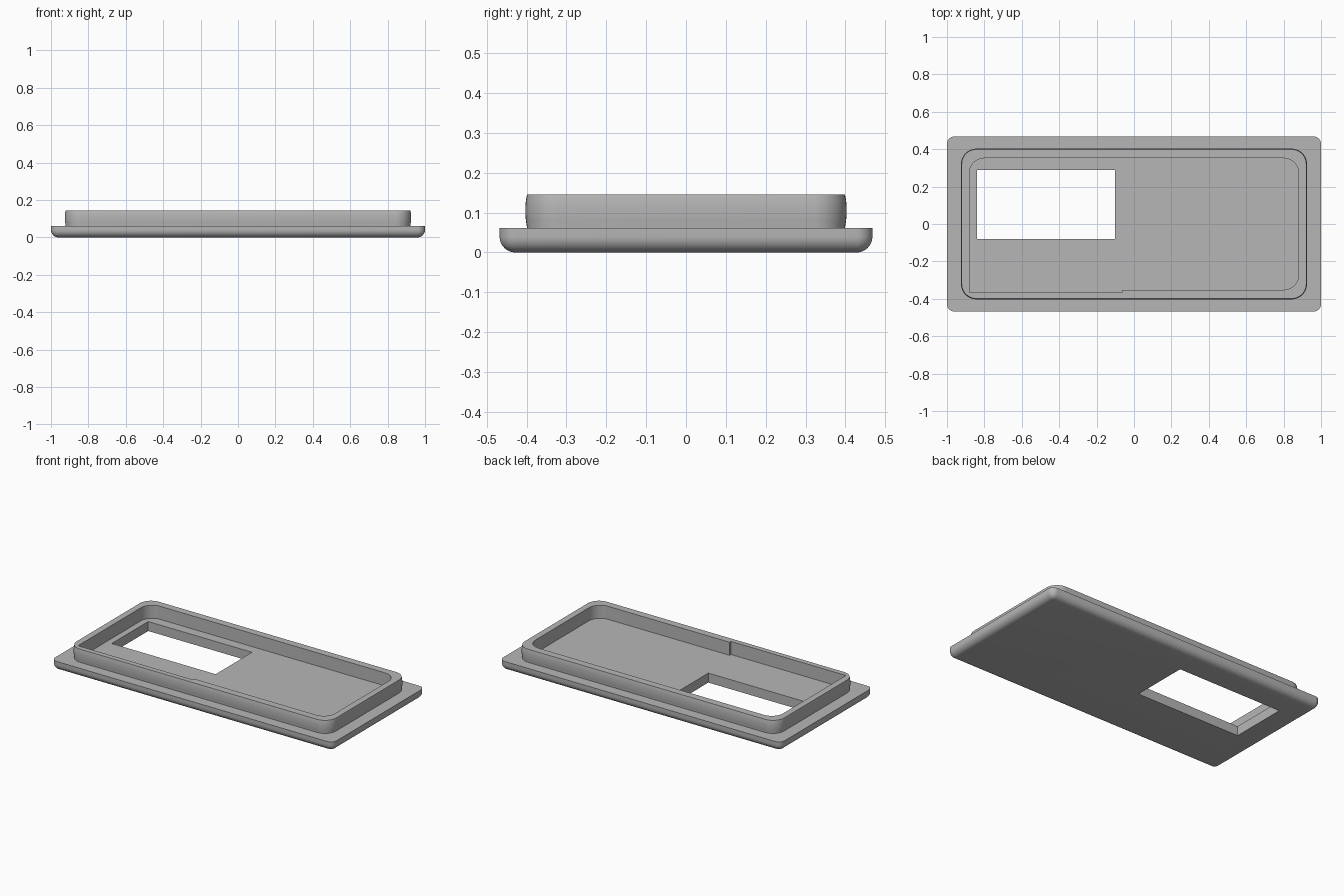
import bpy
import bmesh
import math

cube = bpy.data.objects.get("Cube")
if cube:
    bpy.data.objects.remove(cube, do_unlink=True)

grey = bpy.data.materials.new("plain_grey")
grey.use_nodes = True
colour = (0.47, 0.47, 0.47, 1)
grey.diffuse_color = colour
grey.node_tree.nodes["Principled BSDF"].inputs["Base Color"].default_value = colour


def rounded_rect(hx, hy, radius, steps=10):
    """Outline of a rounded rectangle, anticlockwise from the +x side."""
    points = []
    for i, (sx, sy) in enumerate([(1, 1), (-1, 1), (-1, -1), (1, -1)]):
        for k in range(steps + 1):
            a = math.pi / 2 * (i + k / steps)
            points.append((sx * (hx - radius) + radius * math.cos(a),
                           sy * (hy - radius) + radius * math.sin(a)))
    return points


def loft(name, hx, hy, radius, profile):
    """Stack rounded rectangles; profile lists (inset, height)."""
    bm = bmesh.new()
    rings = []
    for inset, z in profile:
        outline = rounded_rect(hx - inset, hy - inset, radius - inset)
        rings.append([bm.verts.new((x, y, z)) for x, y in outline])
    count = len(rings[0])
    for low, high in zip(rings, rings[1:]):
        for i in range(count):
            j = (i + 1) % count
            bm.faces.new((low[i], low[j], high[j], high[i]))
    bm.faces.new(rings[0][::-1])
    bm.faces.new(rings[-1])
    mesh = bpy.data.meshes.new(name)
    bm.to_mesh(mesh)
    bm.free()
    mesh.materials.append(grey)
    obj = bpy.data.objects.new(name, mesh)
    bpy.context.collection.objects.link(obj)
    return obj


def box_cutter(x0, x1, y0, y1, z0, z1):
    bpy.ops.mesh.primitive_cube_add(
        size=1, location=((x0 + x1) / 2, (y0 + y1) / 2, (z0 + z1) / 2))
    obj = bpy.context.object
    obj.name = "cutter"
    obj.scale = (x1 - x0, y1 - y0, z1 - z0)
    obj.hide_render = True
    return obj


def cut(obj, cutter):
    """Subtract the cutter, then delete it."""
    mod = obj.modifiers.new("cut", "BOOLEAN")
    mod.operation = "DIFFERENCE"
    mod.solver = "EXACT"
    mod.object = cutter
    bpy.context.view_layer.objects.active = obj
    bpy.ops.object.modifier_apply(modifier=mod.name)
    bpy.data.objects.remove(cutter, do_unlink=True)


def finish(obj):
    bpy.ops.object.select_all(action="DESELECT")
    obj.select_set(True)
    bpy.context.view_layer.objects.active = obj
    bpy.ops.object.shade_smooth_by_angle(angle=math.radians(30))


# Base plate: rounded lower edge, sharp upper edge, rectangular window
fillet = 0.04
edge = []
for k in range(9):
    a = math.pi / 2 * k / 8
    edge.append((0.0399 * (1 - math.sin(a)), fillet * (1 - math.cos(a))))
plate = loft("base_plate", 1.0, 0.468, fillet, edge + [(0, 0.061)])
cut(plate, box_cutter(-0.84, -0.102, -0.081, 0.288, -0.1, 0.2))
finish(plate)

# Raised rim: slightly bulged outer wall, hollowed to the plate
rim = loft("raised_rim", 0.925, 0.403, 0.083,
           [(0.004, 0.05), (0.004, 0.062), (0.001, 0.08), (0, 0.095),
            (0, 0.115), (0.001, 0.13), (0.004, 0.145)])
hollow = loft("cutter", 0.88, 0.352, 0.08, [(0, 0), (0, 0.3)])
hollow.hide_render = True
cut(rim, hollow)

# Thinner stretch of the front wall, with a square corner
cut(rim, box_cutter(-0.88, -0.064, -0.366, -0.2, 0, 0.3))
finish(rim)
